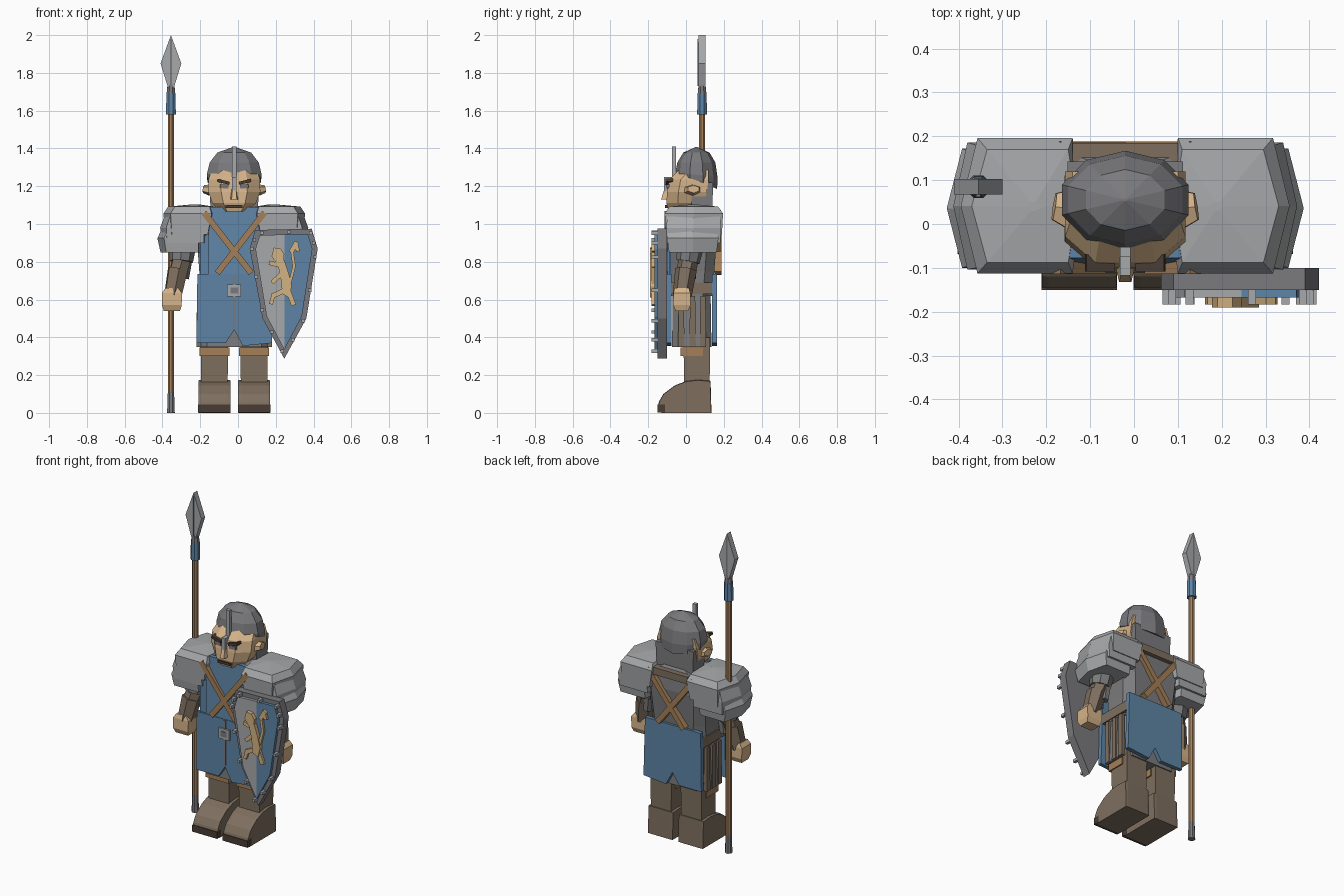
import bpy, bmesh, math
from mathutils import Vector

CX = -0.02  # body centre line


def material(name, r, g, b):
    m = bpy.data.materials.new(name)
    lin = [((c / 255 + 0.055) / 1.055) ** 2.4 for c in (r, g, b)]
    m.diffuse_color = (*lin, 1)
    return m


STEEL = material("light_steel", 166, 168, 170)
IRON = material("dark_iron", 122, 122, 126)
MAIL = material("chain_mail", 124, 124, 126)
BLUE = material("blue_cloth", 94, 132, 165)
SKIN = material("skin", 214, 180, 138)
WOOD = material("tan_leather_wood", 165, 128, 88)
BROWN = material("brown_leather", 126, 111, 95)
DARK = material("dark_brown", 72, 60, 52)
GOLD = material("tan_emblem", 212, 180, 130)


def finish(name, bm, mat):
    bmesh.ops.recalc_face_normals(bm, faces=bm.faces)
    me = bpy.data.meshes.new(name)
    bm.to_mesh(me)
    bm.free()
    me.materials.append(mat)
    ob = bpy.data.objects.new(name, me)
    bpy.context.collection.objects.link(ob)
    return ob


def loft(name, rings, mat):
    """Skin a list of equal-length rings and cap both ends."""
    bm = bmesh.new()
    vs = [[bm.verts.new(p) for p in r] for r in rings]
    n = len(vs[0])
    for a, b in zip(vs, vs[1:]):
        for i in range(n):
            j = (i + 1) % n
            bm.faces.new((a[i], a[j], b[j], b[i]))
    bm.faces.new(vs[0])
    bm.faces.new(vs[-1])
    return finish(name, bm, mat)


def box(name, x0, x1, y0, y1, z0, z1, mat, top=1.0):
    """Box, optionally tapered in x and y towards the top."""
    cx, cy = (x0 + x1) / 2, (y0 + y1) / 2
    def ring(z, s):
        return [(cx + (x - cx) * s, cy + (y - cy) * s, z)
                for x, y in ((x0, y0), (x1, y0), (x1, y1), (x0, y1))]
    return loft(name, [ring(z0, 1), ring(z1, top)], mat)


def plate(name, pts, y0, y1, mat):
    """Outline in x and z given a depth in y."""
    return loft(name, [[(x, y, z) for x, z in pts] for y in (y0, y1)], mat)


def tube(name, p, q, r0, r1, mat, n=6, flat=1.0):
    """Straight tapered limb or rod between two points."""
    p, q = Vector(p), Vector(q)
    rot = (q - p).to_track_quat('Z', 'Y')
    rings = []
    for c, r in ((p, r0), (q, r1)):
        rings.append([c + rot @ Vector((r * math.cos(t), r * flat * math.sin(t), 0))
                      for t in [math.tau * (i + 0.5) / n for i in range(n)]])
    return loft(name, rings, mat)


def strip(name, a, b, w, y0, y1, mat):
    """Flat strap between two x,z points."""
    d = (Vector(b) - Vector(a)).normalized() * w / 2
    s = Vector((-d.y, d.x))
    a, b = Vector(a), Vector(b)
    return plate(name, [a + s, b + s, b - s, a - s], y0, y1, mat)


# Spear
SX, SY = -0.355, 0.085
tube("spear_shaft", (SX, SY, 0.05), (SX, SY, 1.62), 0.018, 0.018, WOOD, 8)
tube("spear_butt", (SX, SY, 0), (SX, SY, 0.11), 0.022, 0.018, IRON, 8)
tube("spear_band", (SX, SY, 1.58), (SX, SY, 1.69), 0.028, 0.026, BLUE, 8)
tube("spear_socket", (SX, SY, 1.69), (SX, SY, 1.80), 0.025, 0.013, IRON, 8)
plate("spear_head", [(SX, 2), (SX - 0.055, 1.85), (SX - 0.015, 1.72), (SX + 0.015, 1.72),
                     (SX + 0.055, 1.85)], SY - 0.018, SY + 0.018, STEEL)
strip("spear_ridge", (SX, 1.73), (SX, 1.98), 0.01, SY - 0.023, SY + 0.019, IRON)

# Torso, skirt and belt
def slab(z, w, y0, y1):
    c = 0.05
    return [(CX + x, y, z) for x, y in ((-w + c, y0), (w - c, y0), (w, y0 + c), (w, y1 - c),
                                        (w - c, y1), (-w + c, y1), (-w, y1 - c), (-w, y0 + c))]

loft("mail_torso", [slab(0.62, 0.185, -0.078, 0.14), slab(0.75, 0.185, -0.082, 0.15),
                    slab(0.95, 0.20, -0.082, 0.165), slab(1.07, 0.16, -0.06, 0.155),
                    slab(1.09, 0.12, -0.045, 0.14)], MAIL)
loft("mail_skirt", [slab(0.35, 0.195, -0.074, 0.135), slab(0.64, 0.18, -0.07, 0.13)], MAIL)
box("belt", CX - 0.192, CX + 0.192, -0.08, 0.138, 0.63, 0.69, BROWN)
for s in (-1, 1):
    for y in (-0.025, 0.035, 0.09):
        x = CX + s * 0.188
        box("skirt_pleat", x - 0.012, x + 0.012, y - 0.017, y + 0.017, 0.35, 0.62, BROWN, 0.8)

# Tabard, front and back
hem = [(-0.195, 0.735), (0.19, 0.735), (0.20, 0.37), (0.045, 0.355), (0, 0.44), (-0.045, 0.37),
       (-0.20, 0.37)]
hem = [(CX + x, z) for x, z in hem]
plate("tabard_lower_front", hem, -0.10, -0.076, BLUE)
plate("tabard_lower_back", hem, 0.138, 0.163, BLUE)
box("tabard_side_front", CX - 0.18, CX + 0.18, -0.089, -0.08, 0.73, 0.94, BLUE)
loft("tabard_upper_front", [[(CX + x, y + d, z) for x, y, z in (
    (-0.135, -0.085, 0.73), (0.135, -0.085, 0.73), (0.135, -0.085, 0.95),
    (0.135, -0.065, 1.09), (-0.135, -0.065, 1.09), (-0.135, -0.085, 0.95))]
    for d in (-0.012, 0.015)], BLUE)
strip("tabard_seam", (CX, 0.45), (CX, 0.73), 0.014, -0.106, -0.098, IRON)
box("buckle", CX - 0.037, CX + 0.037, -0.112, -0.098, 0.615, 0.68, STEEL)
box("buckle_slot", CX - 0.02, CX + 0.02, -0.115, -0.111, 0.632, 0.664, IRON)

# Crossed straps on chest and back
for s in (-1, 1):
    for part, y0, y1 in (("front", -0.114, -0.085), ("back", 0.15, 0.188)):
        strip("strap_" + part, (CX + s * 0.16, 1.06), (CX - s * 0.09, 0.74), 0.032, y0, y1, WOOD)
box("back_collar", CX - 0.12, CX + 0.12, 0.13, 0.185, 1.03, 1.075, BROWN)

# Layered shoulder armour
def shoulder_ring(s, xi, xo, xt, y0, y1, z):
    return [(CX + s * x, y, z) for x, y in ((xi, y0), (xo, y0), (xt, (y0 + y1) / 2), (xo, y1),
                                            (xi, y1), (xi - 0.02, (y0 + y1) / 2))]

for s in (-1, 1):
    side = "left" if s > 0 else "right"
    loft("shoulder_plate_top_" + side, [
        shoulder_ring(s, 0.14, 0.33, 0.365, -0.108, 0.19, 0.945),
        shoulder_ring(s, 0.12, 0.337, 0.375, -0.113, 0.196, 1.055),
        shoulder_ring(s, 0.13, 0.315, 0.35, -0.088, 0.17, 1.092),
        shoulder_ring(s, 0.205, 0.215, 0.22, 0.03, 0.05, 1.104)], STEEL)
    loft("shoulder_plate_middle_" + side, [
        shoulder_ring(s, 0.16, 0.355, 0.385, -0.10, 0.182, 0.90),
        shoulder_ring(s, 0.16, 0.36, 0.392, -0.104, 0.186, 0.98),
        shoulder_ring(s, 0.16, 0.34, 0.37, -0.10, 0.18, 1.04)], STEEL)
    loft("shoulder_plate_lower_" + side, [
        shoulder_ring(s, 0.19, 0.36, 0.39, -0.09, 0.162, 0.85),
        shoulder_ring(s, 0.19, 0.372, 0.407, -0.10, 0.172, 0.925),
        shoulder_ring(s, 0.19, 0.355, 0.39, -0.095, 0.165, 0.96)], STEEL)
    # Arms
    X = lambda r: CX + s * r
    tube("mail_sleeve_" + side, (X(0.27), 0.03, 0.92), (X(0.28), 0.01, 0.80), 0.075, 0.062, MAIL, 8)
    tube("upper_arm_" + side, (X(0.27), 0.02, 0.84), (X(0.305), -0.005, 0.72), 0.055, 0.05, BROWN)
    tube("forearm_" + side, (X(0.298), 0.0, 0.76), (X(0.325), -0.02, 0.62), 0.058, 0.05, BROWN)
    tube("elbow_guard_" + side, (X(0.25), 0.03, 0.85), (X(0.265), 0.03, 0.71), 0.035, 0.025, MAIL)
    loft("hand_" + side, [[(X(0.33 + a * wx), -0.022 + b * wy, z) for a, b in
                           ((-1, -1), (1, -1), (1, 1), (-1, 1))]
         for z, wx, wy in ((0.54, 0.043, 0.033), (0.57, 0.052, 0.046), (0.635, 0.053, 0.045),
                           (0.66, 0.035, 0.038))], SKIN)
    # Legs and boots
    x = X(0.105)
    box("trouser_" + side, x - 0.07, x + 0.07, -0.01, 0.125, 0.15, 0.40, BROWN, 1.05)
    box("knee_band_" + side, x - 0.08, x + 0.08, -0.028, 0.09, 0.30, 0.345, WOOD)
    outline = [(-0.13, 0), (-0.15, 0.03), (-0.143, 0.06), (-0.12, 0.10), (-0.06, 0.145), (0.0, 0.168),
               (0.06, 0.175), (0.13, 0.17), (0.135, 0)]
    loft("boot_" + side, [[(x + k, y * f, z * f) for y, z in outline] for k, f in
                          ((-0.085, 0.985), (-0.07, 1), (0.07, 1), (0.085, 0.985))], BROWN)
    box("boot_sole_" + side, x - 0.086, x + 0.086, -0.151, -0.11, 0.003, 0.045, DARK)

# Head
def face_ring(z, w, y0, y1):
    return [(CX + x, y, z) for x, y in ((-w * 0.5, y0), (w * 0.5, y0), (w, y0 + 0.06), (w, y1),
                                        (-w, y1), (-w, y0 + 0.06))]

loft("head", [face_ring(1.065, 0.075, -0.092, 0.08), face_ring(1.11, 0.115, -0.104, 0.1),
              face_ring(1.17, 0.138, -0.10, 0.11), face_ring(1.235, 0.137, -0.088, 0.12),
              face_ring(1.285, 0.12, -0.04, 0.12)], SKIN)
loft("nose", [face_ring(1.13, 0.028, -0.132, -0.08), face_ring(1.20, 0.016, -0.11, -0.08)], SKIN)
box("mouth", CX - 0.045, CX + 0.045, -0.112, -0.09, 1.085, 1.10, DARK)
tube("neck", (CX, 0.04, 1.04), (CX, 0.04, 1.12), 0.11, 0.10, MAIL, 8)
box("neck_guard", CX - 0.125, CX + 0.125, 0.03, 0.14, 1.06, 1.22, MAIL, 1.05)
for s in (-1, 1):
    X = lambda r: CX + s * r
    strip("eyebrow", (X(0.025), 1.215), (X(0.09), 1.232), 0.016, -0.108, -0.07, DARK)
    strip("eye", (X(0.03), 1.198), (X(0.075), 1.20), 0.02, -0.102, -0.08, IRON)
    tube("ear", (X(0.13), 0.035, 1.18), (X(0.162), 0.04, 1.185), 0.05, 0.035, SKIN, 6, 0.6)

# Helmet with nasal bar
N = 10
rings = []
for k, z, low in ((0.98, 1.235, 1), (1.0, 1.262, 0.3), (0.90, 1.325, 0), (0.62, 1.378, 0),
                  (0.03, 1.408, 0)):
    ring = []
    for i in range(N):
        t = math.tau * (i + 0.5) / N
        c, q = math.cos(t), math.sin(t)
        drop = low * (0.05 * q if q > 0 else -0.025 * q * -1)
        ring.append((CX + 0.152 * k * c, 0.055 + 0.112 * k * q, z - drop))
    rings.append(ring)
loft("helmet", rings, IRON)
box("nasal_bar", CX - 0.012, CX + 0.012, -0.075, -0.053, 1.20, 1.41, STEEL)
box("nasal_bridge", CX - 0.012, CX + 0.012, -0.112, -0.05, 1.225, 1.25, STEEL)
box("nasal_lower", CX - 0.012, CX + 0.012, -0.117, -0.095, 1.14, 1.25, STEEL)

# Shield
rim = [(0.09, 0.968), (0.39, 0.975), (0.422, 0.87), (0.362, 0.50), (0.245, 0.287),
       (0.13, 0.50), (0.062, 0.87)]
plate("shield_rim", rim, -0.15, -0.10, IRON)
plate("shield_field_light", [(0.115, 0.94), (0.245, 0.945), (0.245, 0.335), (0.152, 0.51),
                             (0.092, 0.868)], -0.168, -0.148, STEEL)
plate("shield_field_blue", [(0.245, 0.945), (0.37, 0.948), (0.394, 0.868), (0.338, 0.51),
                            (0.245, 0.335)], -0.168, -0.148, BLUE)
for a, b in zip(rim, rim[1:] + rim[:1]):
    for t in (0.1, 0.6):
        x, z = [0.95 * (u + (v - u) * t) + 0.05 * c for u, v, c in zip(a, b, (0.245, 0.68))]
        box("shield_rivet", x - 0.009, x + 0.009, -0.183, -0.149, z - 0.009, z + 0.009, STEEL)

# Rearing beast emblem
E = (-0.183, -0.168, GOLD)
plate("emblem_body", [(0.205, 0.81), (0.245, 0.81), (0.268, 0.74), (0.285, 0.67), (0.27, 0.61),
                      (0.235, 0.63), (0.225, 0.72)], -0.19, -0.168, GOLD)
plate("emblem_head", [(0.178, 0.83), (0.19, 0.875), (0.225, 0.87), (0.245, 0.84), (0.24, 0.80),
                      (0.205, 0.79)], -0.19, -0.168, GOLD)
for a, b, w in (((0.27, 0.67), (0.298, 0.78), 0.016), ((0.298, 0.77), (0.285, 0.86), 0.016),
                ((0.28, 0.85), (0.312, 0.905), 0.025), ((0.305, 0.90), (0.318, 0.855), 0.02),
                ((0.225, 0.78), (0.165, 0.795), 0.022), ((0.235, 0.74), (0.18, 0.69), 0.022),
                ((0.25, 0.65), (0.185, 0.62), 0.026), ((0.188, 0.63), (0.175, 0.575), 0.02),
                ((0.265, 0.65), (0.295, 0.57), 0.026)):
    strip("emblem_limb", a, b, w, *E)
